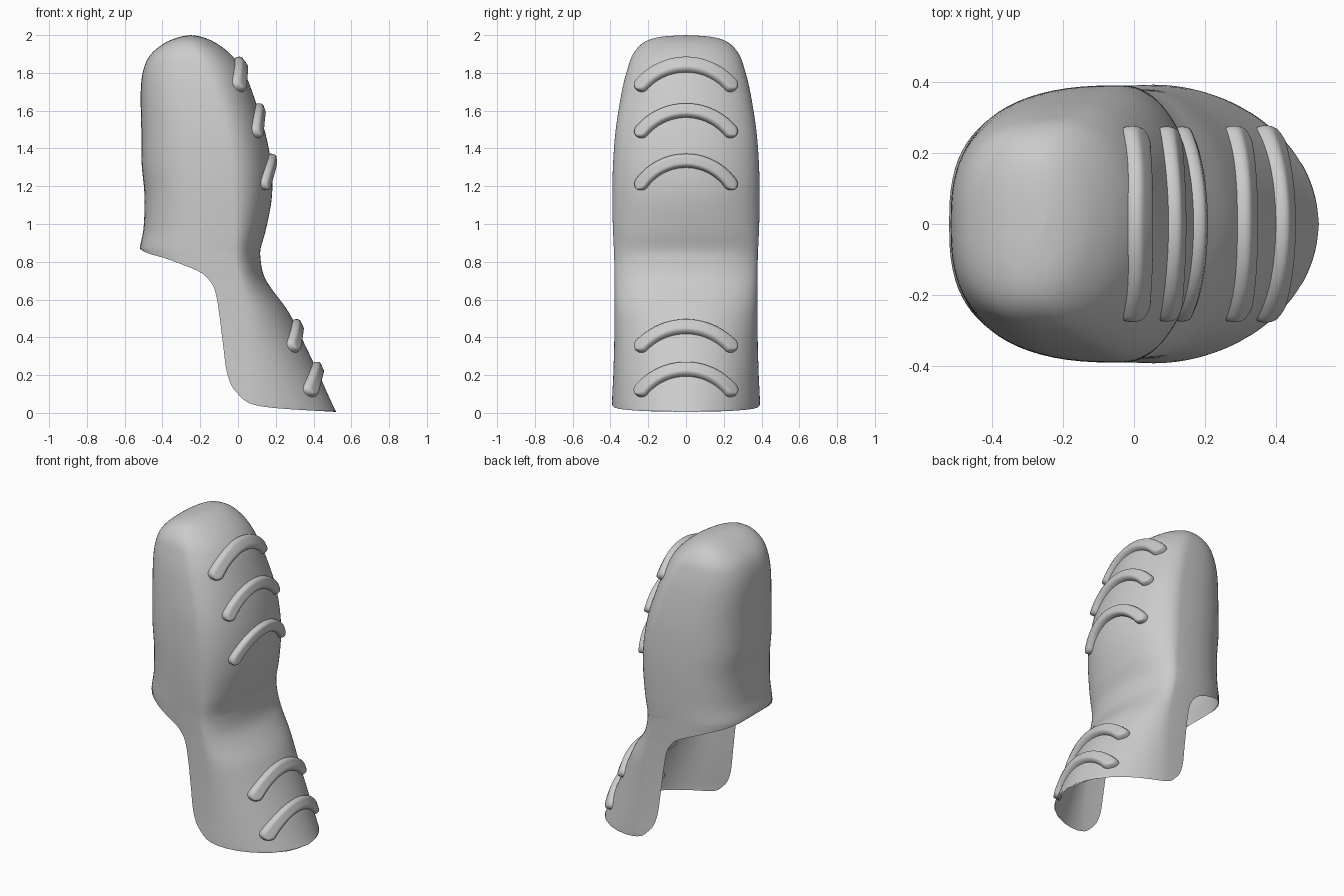
import bpy, bmesh
from math import sin, cos, acos, pi, sqrt, asin
from mathutils import Vector

cube = bpy.data.objects.get("Cube")
if cube:
    bpy.data.objects.remove(cube, do_unlink=True)

grey = bpy.data.materials.new("plain grey")
grey.use_nodes = True
colour = (0.6, 0.6, 0.6, 1)
grey.diffuse_color = colour
grey.node_tree.nodes["Principled BSDF"].inputs["Base Color"].default_value = colour

# Stations up the guard: height, shin x, calf x, widest x, half width, open edge x
CLOSED = 0.87      # above this height the shell wraps all the way round
BACK_POWER = 2.7   # squareness of the rear half of each section
STATIONS = [
    (.005, .52, -.5, .05, .39, .52),
    (.035, .505, -.5, .05, .392, .12),
    (.1, .475, -.5, .05, .39, 0),
    (.2, .43, -.5, .05, .385, -.055),
    (.37, .35, -.5, .04, .38, -.08),
    (.53, .27, -.5, .03, .378, -.1),
    (.64, .19, -.5, .01, .378, -.12),
    (.7, .15, -.5, 0, .378, -.15),
    (.75, .13, -.51, -.01, .379, -.21),
    (.81, .12, -.515, -.02, .38, -.36),
    (CLOSED, .12, -.52, -.02, .382, -.52),
    (.98, .15, -.5, -.02, .387),
    (1.15, .18, -.495, -.03, .39),
    (1.32, .175, -.51, -.04, .386),
    (1.5, .14, -.512, -.07, .372),
    (1.7, .075, -.515, -.13, .34),
    (1.82, .025, -.5, -.18, .31),
    (1.9, -.04, -.46, -.22, .28),
    (1.96, -.12, -.385, -.25, .225),
    (1.99, -.19, -.31, -.25, .14),
    (2, -.25, -.25, -.25, 0),
]
STATIONS = [s if len(s) > 5 else s + (s[2],) for s in STATIONS]


def spline(p, q, r, s, t):
    """Catmull-Rom value between q and r."""
    return q + t * ((r - p) + t * (2*p - 5*q + 4*r - s + t * (3*q - p - 3*r + s))) / 2


def smooth_rows(steps):
    rows, last = [], len(STATIONS) - 1
    for i in range(last):
        four = [STATIONS[min(max(i + k, 0), last)] for k in (-1, 0, 1, 2)]
        rows += [[spline(*col, k / steps) for col in zip(*four)] for k in range(steps)]
    return rows + [list(STATIONS[last])]


ROWS = smooth_rows(6)


def section_point(row, t):
    """Point on a section; t = 0 at the shin, pi at the calf."""
    z, front, back, mid, width, _ = row
    c, s = cos(t), sin(t)
    if c >= 0:
        return mid + (front - mid) * c, width * s, z
    e = 2 / BACK_POWER
    side = 1 if s > 0 else -1
    return mid - (mid - back) * (-c) ** e, side * width * abs(s) ** e, z


def sweep_angle(row):
    """How far round the section the shell reaches before its open edge."""
    z, front, back, mid, _, edge = row
    if z >= CLOSED - 1e-4:
        return pi
    edge = min(max(edge, back), front)
    if edge >= mid:
        return acos((edge - mid) / (front - mid))
    return acos(-((mid - edge) / (mid - back)) ** (BACK_POWER / 2))


def build_grid(name, grid):
    bm = bmesh.new()
    verts = [[bm.verts.new(p) for p in line] for line in grid]
    for low, high in zip(verts, verts[1:]):
        for j in range(len(low) - 1):
            bm.faces.new((low[j], low[j + 1], high[j + 1], high[j]))
    bmesh.ops.remove_doubles(bm, verts=bm.verts, dist=1e-4)
    bmesh.ops.dissolve_degenerate(bm, edges=bm.edges, dist=1e-5)
    mesh = bpy.data.meshes.new(name)
    bm.to_mesh(mesh)
    bm.free()
    mesh.materials.append(grey)
    mesh.polygons.foreach_set("use_smooth", [True] * len(mesh.polygons))
    obj = bpy.data.objects.new(name, mesh)
    bpy.context.collection.objects.link(obj)
    return obj


# Thin shell, open behind the ankle
COLS = 80
build_grid("guard_shell", [
    [section_point(row, sweep_angle(row) * (2 * j / COLS - 1)) for j in range(COLS + 1)]
    for row in ROWS])


# Arched ridges lying on the shin
def shin_x(y, z):
    for a, b in zip(ROWS, ROWS[1:]):
        if a[0] <= z <= b[0]:
            k = (z - a[0]) / (b[0] - a[0])
            _, front, _, mid, width, _ = [p + (q - p) * k for p, q in zip(a, b)]
            return mid + (front - mid) * sqrt(max(0, 1 - (y / width) ** 2))
    return 0


def ridge_point(peak, sag, u, v):
    half, thick, height, fillet = .235, .037, .036, .02
    radius = (half * half + sag * sag) / (2 * sag)
    straight, cap = asin(half / radius), thick / radius
    phi = (straight + cap) * sin(u * pi / 2)
    over = max(0, abs(phi) - straight) / cap
    r = thick * sqrt(max(0, 1 - over * over))
    across = sin(v * pi / 2)
    rho = radius + across * r
    y, z = rho * sin(phi), peak - radius + rho * cos(phi)
    # raised by a rounded profile along the surface normal
    rim = min(r * (1 - abs(across)) / fillet, 1)
    lift = height * sqrt(max(0, 1 - (1 - rim) ** 2)) - .003
    d = .01
    normal = Vector((1, (shin_x(y - d, z) - shin_x(y + d, z)) / (4 * d),
                     (shin_x(y, z - d) - shin_x(y, z + d)) / (2 * d))).normalized()
    return Vector((shin_x(y, z), y, z)) + normal * lift


RIDGES = [(1.84, .105), (1.6, .11), (1.335, .12), (.455, .1), (.23, .11)]
for n, (peak, sag) in enumerate(RIDGES, 1):
    build_grid(f"shin_ridge_{n}", [
        [ridge_point(peak, sag, u / 24, v / 8) for u in range(-24, 25)]
        for v in range(-8, 9)])
